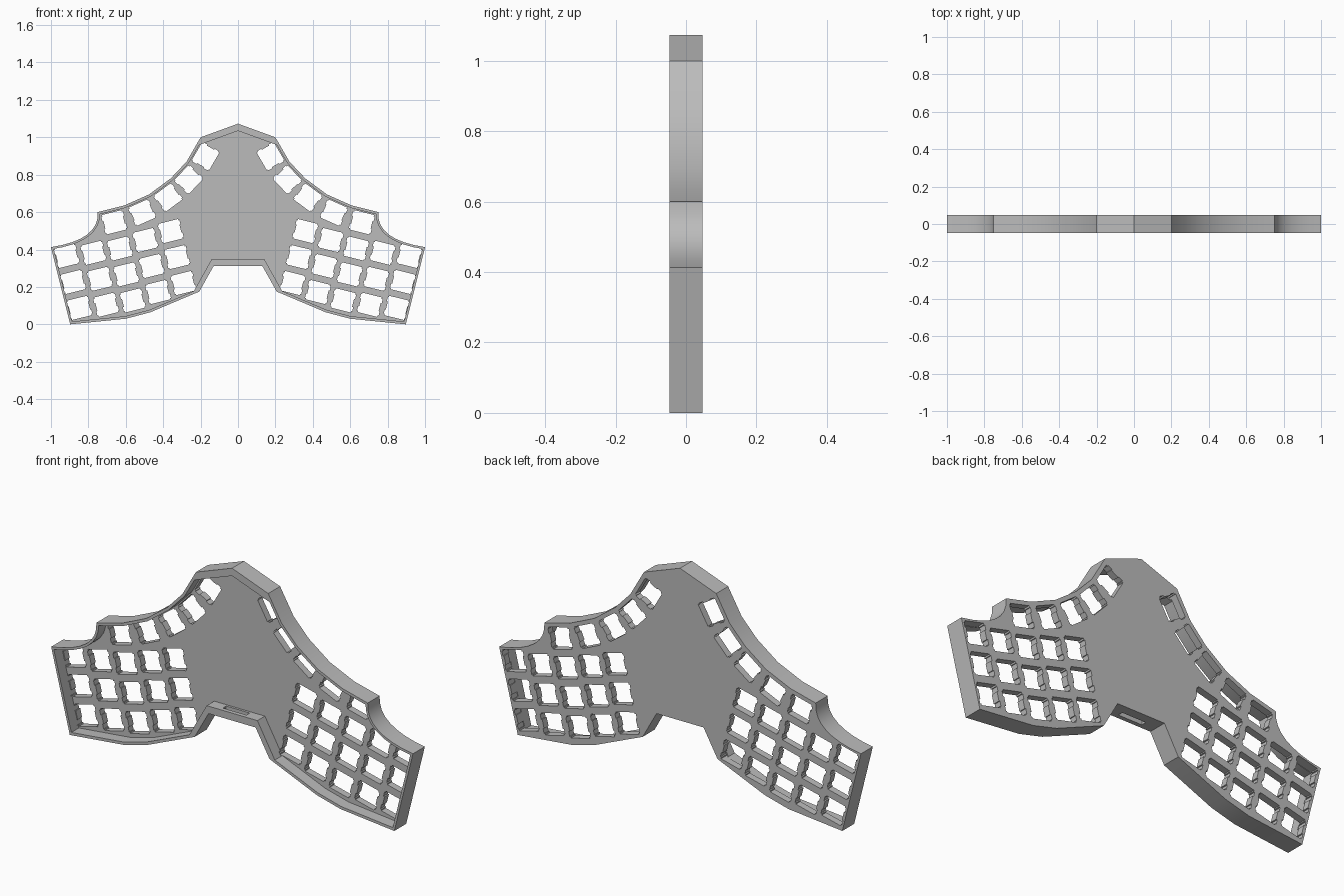
import bpy, bmesh, math
from mathutils import Vector

cube = bpy.data.objects.get("Cube")
if cube:
    bpy.data.objects.remove(cube)

HALF = 0.047      # half the case depth
FLOOR = 0.012     # front surface of the key plate
PITCH = 0.143
TILT = math.radians(13.8)

grey = bpy.data.materials.new("case_grey")
grey.use_nodes = True
grey.diffuse_color = (0.5, 0.5, 0.5, 1)
grey.node_tree.nodes["Principled BSDF"].inputs["Base Color"].default_value = (0.5, 0.5, 0.5, 1)


def prisms(name, loops, y0, y1):
    """One object made of closed (x, z) loops extruded from y0 to y1."""
    bm = bmesh.new()
    for loop in loops:
        front = [bm.verts.new((p[0], y0, p[1])) for p in loop]
        back = [bm.verts.new((p[0], y1, p[1])) for p in loop]
        bm.faces.new(front)
        bm.faces.new(back[::-1])
        for i in range(len(loop)):
            j = (i + 1) % len(loop)
            bm.faces.new((front[j], front[i], back[i], back[j]))
    bmesh.ops.recalc_face_normals(bm, faces=bm.faces)
    mesh = bpy.data.meshes.new(name)
    bm.to_mesh(mesh)
    bm.free()
    mesh.materials.append(grey)
    obj = bpy.data.objects.new(name, mesh)
    bpy.context.collection.objects.link(obj)
    return obj


def inset(loop, widths):
    """Shift every edge of a clockwise loop inward by its own width."""
    lines = []
    for i, p in enumerate(loop):
        d = (loop[(i + 1) % len(loop)] - p).normalized()
        n = Vector((d.y, -d.x))
        lines.append((n, n.dot(p) + widths[i]))
    result = []
    for i in range(len(loop)):
        (a, c), (b, e) = lines[i - 1], lines[i]
        det = a.x * b.y - a.y * b.x
        result.append(Vector(((c * b.y - e * a.y) / det, (a.x * e - b.x * c) / det)))
    return result


# Outline of the left half, from the apex down to the centre notch
thumb_arc = [Vector(p) for p in ((0.2, 1.0), (0.275, 0.87), (0.36, 0.78),
                                 (0.475, 0.695), (0.61, 0.635), (0.75, 0.6))]
start, bend, end = thumb_arc[-1], Vector((0.74, 0.452)), Vector((1.0, 0.413))
scoop = []
for i in range(1, 9):
    t = i / 8
    scoop.append(start * (1 - t) ** 2 + bend * 2 * t * (1 - t) + end * t * t)
bottom = [Vector(p) for p in ((0.897, 0), (0.6, 0.03), (0.47, 0.064), (0.207, 0.175), (0.13, 0.312))]
half = [Vector((0, 1.073))] + thumb_arc + scoop + bottom
widths = [0.036] + [0.014] * 5 + [0.012] * 9 + [0.014] * 3 + [0.027]
outline = half + [Vector((-p.x, p.y)) for p in half[:0:-1]]
recess_loop = inset(outline, widths + [0.037] + widths[::-1])

# Switch hole: a square with two clip notches on each side
S, N = 0.0535, 0.0595
quarter = [(S, 0.022), (N, 0.022), (N, 0.046), (S, 0.046), (S, S)]
right_side = [(x, -z) for x, z in quarter[::-1]] + quarter
hole = right_side + [(-x, -z) for x, z in right_side]


def place(center, angle):
    c, s = math.cos(angle), math.sin(angle)
    return [(center.x + x * c - z * s, center.y + x * s + z * c) for x, z in hole]


# Three rows of five staggered columns
across = Vector((-math.cos(TILT), math.sin(TILT)))
up = Vector((math.sin(TILT), math.cos(TILT)))
holes = []
for col, stagger in enumerate((0, -0.018, -0.029, -0.018, -0.004)):
    for row in range(3):
        center = Vector((0.848, 0.088)) + across * PITCH * col + up * (PITCH * row + stagger)
        holes.append(place(center, -TILT))

# Five thumb keys, one beneath each side of the arc
for a, b in zip(thumb_arc, thumb_arc[1:]):
    d = (b - a).normalized()
    holes.append(place((a + b) / 2 + Vector((d.y, -d.x)) * 0.074, math.atan2(d.y, d.x)))
holes += [[(-x, z) for x, z in loop[::-1]] for loop in holes]

# Case body with the front recess, switch holes and cable slot cut out
case = prisms("keyboard_case", [outline], -HALF, HALF)
slot = [(-0.065, 0.28), (-0.065, 0.38), (0.065, 0.38), (0.065, 0.28)]
cutters = [prisms("recess_cutter", [recess_loop], -0.1, FLOOR),
           prisms("switch_hole_cutter", holes, 0.002, 0.1),
           prisms("cable_slot_cutter", [slot], -0.026, 0.0)]
for cutter in cutters:
    mod = case.modifiers.new(cutter.name, 'BOOLEAN')
    mod.operation = 'DIFFERENCE'
    mod.solver = 'EXACT'
    mod.object = cutter
    cutter.hide_render = True

# Apply the cuts and remove the cutters
bpy.context.view_layer.update()
evaluated = case.evaluated_get(bpy.context.evaluated_depsgraph_get())
cut_mesh = bpy.data.meshes.new_from_object(evaluated)
case.modifiers.clear()
case.data = cut_mesh
for cutter in cutters:
    bpy.data.objects.remove(cutter)

bpy.ops.object.select_all(action='DESELECT')
case.select_set(True)
bpy.context.view_layer.objects.active = case
bpy.ops.object.shade_smooth_by_angle(angle=math.radians(28))
